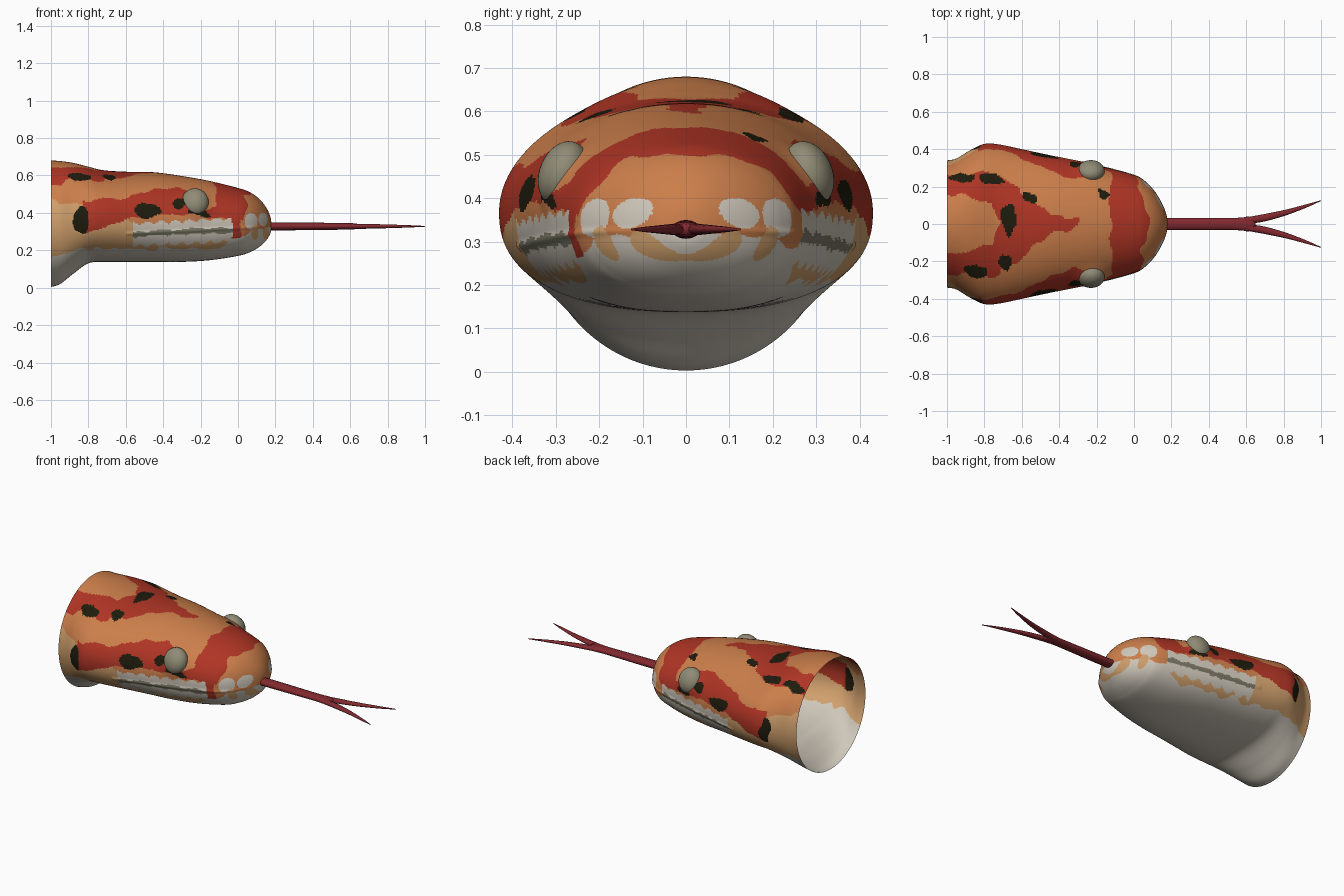
import bpy, bmesh, math
from mathutils import Vector, noise

if "Cube" in bpy.data.objects:
    bpy.data.objects.remove(bpy.data.objects["Cube"])


def material(name, r, g, b):
    m = bpy.data.materials.new(name)
    m.use_nodes = True
    m.diffuse_color = (r, g, b, 1)
    m.node_tree.nodes["Principled BSDF"].inputs["Base Color"].default_value = (r, g, b, 1)
    return m


ORANGE, TAN, RED, BLACK, WHITE, GREY = range(6)
skin = [material("orange scales", .60, .21, .07), material("tan scales", .63, .35, .15),
        material("red scales", .43, .035, .018), material("black scales", .013, .011, .004),
        material("white scales", .62, .57, .49), material("mouth grey", .20, .19, .13)]
eye_mat = material("eye olive grey", .28, .26, .18)
tongue_mat = material("tongue dark red", .22, .022, .028)


def smooth_path(stations, step):
    """Catmull-Rom samples through the stations, about one per step of length."""
    pts = [Vector(s) for s in stations]
    ext = [2 * pts[0] - pts[1]] + pts + [2 * pts[-1] - pts[-2]]
    out = []
    for a, b, c, d in zip(ext, ext[1:], ext[2:], ext[3:]):
        n = max(1, math.ceil((c - b).length / step))
        for i in range(n):
            t = i / n
            out.append((2 * b + (c - a) * t + (2 * a - 5 * b + 4 * c - d) * t ** 2
                        + (3 * b - a - 3 * c + d) * t ** 3) / 2)
    return out + [pts[-1]]


def loft(name, rings, mats, close_start=True, paint=None):
    bm = bmesh.new()
    loops = [[bm.verts.new(p) for p in ring] for ring in rings]
    n = len(loops[0])
    for a, b in zip(loops, loops[1:]):
        for i in range(n):
            bm.faces.new((a[i], a[(i + 1) % n], b[(i + 1) % n], b[i]))
    bm.faces.new(loops[-1])
    if close_start:
        bm.faces.new(loops[0])
    bmesh.ops.recalc_face_normals(bm, faces=bm.faces[:])
    for f in bm.faces:
        f.smooth = True
        if paint:
            f.material_index = paint(f.calc_center_median())
    mesh = bpy.data.meshes.new(name)
    bm.to_mesh(mesh)
    bm.free()
    for m in mats:
        mesh.materials.append(m)
    obj = bpy.data.objects.new(name, mesh)
    bpy.context.collection.objects.link(obj)
    return obj


def ramp(x, pts):
    """Piecewise linear value at x."""
    if x <= pts[0][0]:
        return pts[0][1]
    for (x0, v0), (x1, v1) in zip(pts, pts[1:]):
        if x <= x1:
            return v0 + (v1 - v0) * (x - x0) / (x1 - x0)
    return pts[-1][1]


def in_blob(u, v, blobs):
    return any(((u - a) / ra) ** 2 + ((v - b) / rb) ** 2 < 1 for a, b, ra, rb in blobs)


def mouth_z(x):
    return .318 + .05 * x


# Blotches: centre and radii, seen from above (x, y) and from the side (x, z)
TOP_BLACK = [(-.92, .25, .08, .025), (-.76, .24, .06, .03), (-.67, .02, .04, .085),
             (-.56, .14, .033, .037), (-.69, -.21, .03, .05), (-.84, -.25, .07, .03),
             (-.15, .17, .036, .036)]
SIDE_BLACK = [(-.83, .36, .033, .07), (-.48, .41, .065, .036), (-.32, .45, .03, .025),
              (-.21, .395, .06, .02)]
LIP_WHITE = [(.07, .355, .035, .045), (.135, .365, .025, .035)]
LIP_TAN = [(.09, .295, .018, .04), (.15, .29, .016, .035)]
V_OUTER = [(-1, .27), (-.72, .27), (-.62, .19), (-.52, .1), (-.42, .045), (-.3, .02)]
V_INNER = [(-1, .17), (-.85, .14), (-.76, .1), (-.71, 0), (-.7, -1)]
STRIPE_LOW = [(-.83, .29), (-.7, .33), (-.55, .38), (-.3, .39), (-.1, .37), (.02, .36), (.08, .43)]
STRIPE_TOP = [(-.83, .46), (-.65, .475), (-.55, .50), (-.4, .535), (-.27, .52), (-.2, .41), (-.15, .43)]
BELLY = [(-1, .16), (-.85, .21), (-.6, .21), (-.1, .21), (-.02, .28), (.1, .31), (.18, .33)]


def paint(p):
    x = p.x + .028 * noise.noise(p * 13)
    y = p.y + .025 * noise.noise(p * 15 + Vector((5, 0, 0)))
    z = p.z + .022 * noise.noise(p * 14 + Vector((0, 7, 0)))
    a = abs(y)
    on_top = p.z > .53
    if (on_top and in_blob(x, y, TOP_BLACK)) or (not on_top and in_blob(x, z, SIDE_BLACK)):
        return BLACK
    # Narrow red bar across the right lips
    if p.y < 0 and abs(x + .01) < .02 and .27 < z < .4:
        return RED
    # Lips: scalloped white scales around a grey mouth line
    lip = p.z - mouth_z(p.x)
    scallop = .02 * abs(math.sin(p.x * 42))
    if -.56 < p.x < -.02:
        if abs(lip + .006) < .013 + .012 * noise.noise(p * 30):
            return GREY
        if -.055 - scallop < lip < .04 + scallop:
            return WHITE
    if in_blob(p.x, p.z, LIP_TAN):
        return TAN
    if in_blob(p.x, p.z, LIP_WHITE) and abs(p.y) > .07:
        return WHITE
    if z < ramp(x, BELLY):
        return WHITE
    # Red snout band, side stripe and crown chevron
    if -.12 < x < .02 + .25 * max(0, .26 - a) and z > .37 and x < .075:
        return RED
    if -.83 < x < -.1 and ramp(x, STRIPE_LOW) < z < ramp(x, STRIPE_TOP):
        return RED
    if p.z > .5 and x < -.3 and ramp(x, V_INNER) < a < ramp(x, V_OUTER):
        return RED
    tan_top = ramp(x, [(-1, .47), (-.8, .42), (-.6, .37), (-.5, .29), (0, .29), (.05, 0)])
    return TAN if z < tan_top else ORANGE


# Head: x, half width, top, bottom, height of widest point, squareness of the jaw
HEAD = [(-1, .34, .68, .003, .345, 2), (-.95, .35, .677, .02, .345, 2), (-.88, .392, .667, .075, .355, 2.1),
        (-.8, .428, .647, .13, .365, 2.3), (-.72, .425, .628, .138, .37, 2.4), (-.6, .40, .62, .138, .365, 2.4),
        (-.45, .368, .617, .138, .36, 2.4), (-.3, .338, .597, .138, .355, 2.4), (-.15, .302, .57, .147, .35, 2.4),
        (0, .26, .533, .17, .345, 2.3), (.06, .225, .512, .188, .34, 2.2), (.11, .172, .478, .215, .335, 2.1),
        (.15, .108, .43, .252, .332, 2), (.173, .05, .38, .29, .33, 2), (.18, .004, .334, .326, .33, 2)]
EYE = Vector((-.23, .283, .457))
SEGMENTS = 240


def head_ring(s):
    x, w, top, bottom, mid, jaw = s
    ring = []
    for i in range(SEGMENTS):
        c, d = (f(math.tau * i / SEGMENTS) for f in (math.cos, math.sin))
        power = 2 / jaw if d < 0 else 1
        y = math.copysign(abs(c) ** power, c) * w
        z = mid + math.copysign(abs(d) ** power, d) * (top - mid if d > 0 else mid - bottom)
        # Raised eye rims and a shallow crease along the mouth
        rim = math.exp(-(((Vector((x, abs(y), z)) - EYE).length - .05) / .04) ** 2)
        crease = math.exp(-((z - mouth_z(x)) / .008) ** 2) if x > -.6 else 0
        y += math.copysign(.016 * rim - .005 * crease * min(1, w / .2), c) if abs(y) > .05 else 0
        ring.append((x, y, z))
    return ring


loft("head", [head_ring(s) for s in smooth_path(HEAD, .009)], skin, False, paint)

# Eyes, tilted inwards at the top
for side, name in ((1, "left_eye"), (-1, "right_eye")):
    bpy.ops.mesh.primitive_uv_sphere_add(segments=32, ring_count=20, radius=1,
                                         location=(EYE.x, side * EYE.y, EYE.z),
                                         rotation=(side * math.radians(22), 0, 0))
    eye = bpy.context.object
    eye.name = name
    eye.scale = (.073, .055, .077)
    eye.data.materials.append(eye_mat)
    bpy.ops.object.shade_smooth()


# Tongue: x, sideways offset, half width, half height
def tongue_part(name, stations, side=1):
    rings = [[(x, side * y + ry * math.cos(math.tau * i / 16), .328 + rz * math.sin(math.tau * i / 16))
              for i in range(16)] for x, y, ry, rz in smooth_path(stations, .03)]
    loft(name, rings, [tongue_mat])


tongue_part("tongue", [(.1, 0, .033, .022), (.3, 0, .033, .021), (.55, 0, .033, .018),
                       (.61, 0, .04, .017), (.65, 0, .028, .012)])
for side, name in ((1, "left_tongue_tip"), (-1, "right_tongue_tip")):
    tongue_part(name, [(.58, .016, .016, .014), (.68, .03, .02, .013), (.8, .058, .016, .010),
                       (.92, .096, .009, .006), (1, .125, .002, .002)], side)
